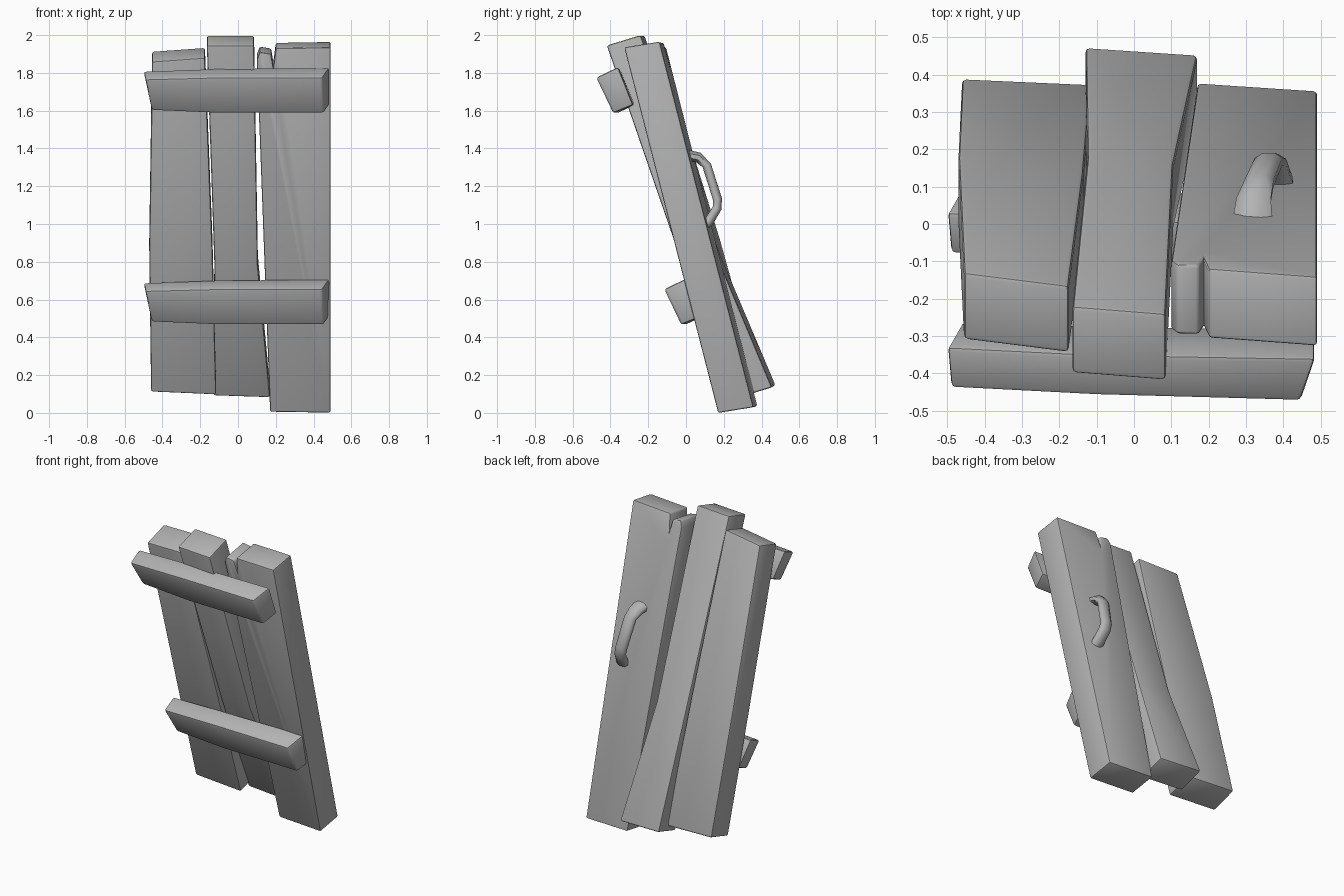
import bpy, bmesh, math
from mathutils import Vector

if "Cube" in bpy.data.objects:
    bpy.data.objects.remove(bpy.data.objects["Cube"], do_unlink=True)

GREY = (0.45, 0.45, 0.45, 1)
mat = bpy.data.materials.new("plain grey")
mat.use_nodes = True
mat.diffuse_color = GREY
mat.node_tree.nodes["Principled BSDF"].inputs["Base Color"].default_value = GREY


def finish(name, bm, bevel=0.012, angle=40):
    """Round the hard edges, shade and link the object."""
    bmesh.ops.recalc_face_normals(bm, faces=bm.faces)
    if bevel:
        hard = [e for e in bm.edges if e.calc_face_angle(0) > 0.6]
        bmesh.ops.bevel(bm, geom=hard, offset=bevel, segments=2, profile=0.5,
                        affect='EDGES', clamp_overlap=True)
    mesh = bpy.data.meshes.new(name)
    bm.to_mesh(mesh)
    bm.free()
    mesh.materials.append(mat)
    ob = bpy.data.objects.new(name, mesh)
    bpy.context.collection.objects.link(ob)
    bpy.ops.object.select_all(action='DESELECT')
    ob.select_set(True)
    bpy.context.view_layer.objects.active = ob
    bpy.ops.object.shade_smooth_by_angle(angle=math.radians(angle))
    return ob


def loft(name, rings, shift=(0, 0, 0), **kw):
    """Skin a row of matching rings and cap both ends."""
    bm = bmesh.new()
    loops = [[bm.verts.new(Vector(p) + Vector(shift)) for p in r] for r in rings]
    n = len(loops[0])
    for a, b in zip(loops, loops[1:]):
        for i in range(n):
            j = (i + 1) % n
            bm.faces.new((a[i], a[j], b[j], b[i]))
    bm.faces.new(loops[0])
    bm.faces.new(loops[-1])
    return finish(name, bm, **kw)


def section(xl, xr, back_l, back_r, depth=(-0.18, -0.055)):
    """Plank cross-section from its two back corners (y, z) and its depth."""
    dy, dz = depth
    (yl, zl), (yr, zr) = back_l, back_r
    return [(xl, yl, zl), (xr, yr, zr), (xr, yr + dy, zr + dz), (xl, yl + dy, zl + dz)]


# Warped planks
loft("right_plank", [
    section(-0.46, -0.115, (0.39, 0.165), (0.375, 0.15)),
    section(-0.47, -0.135, (0.18, 0.92), (0.14, 0.92)),
    section(-0.455, -0.175, (-0.13, 1.915), (-0.165, 1.935))])
loft("middle_plank", [
    section(-0.13, 0.17, (0.475, 0.145), (0.455, 0.135)),
    section(-0.125, 0.105, (0.18, 0.84), (0.16, 0.84)),
    section(-0.165, 0.085, (-0.22, 2.0), (-0.24, 2.0))])

# Straight plank with a split at its top corner
outline = [(0.17, 0.005), (0.49, 0), (0.49, 1.935), (0.2, 1.93),
           (0.187, 1.83), (0.175, 1.9), (0.115, 1.91), (0.1, 1.87)]
bm = bmesh.new()
sides = []
for d in (0, 1):
    sides.append([bm.verts.new((x, 0.17 - 0.257 * z + 0.187 * d + 0.07 * (0.49 - x),
                                z + 0.03 * d)) for x, z in outline])
    bm.faces.new(sides[-1])
for i in range(len(outline)):
    j = (i + 1) % len(outline)
    bm.faces.new((sides[0][i], sides[0][j], sides[1][j], sides[1][i]))
finish("left_plank", bm)

# Cross beams
beam = [
    [(-0.5, -0.33, 1.81), (-0.49, -0.44, 1.765), (-0.455, -0.355, 1.6), (-0.46, -0.26, 1.64)],
    [(-0.1, -0.35, 1.825), (-0.1, -0.46, 1.775), (-0.1, -0.37, 1.585), (-0.1, -0.27, 1.63)],
    [(0.485, -0.36, 1.83), (0.445, -0.475, 1.775), (0.455, -0.385, 1.587), (0.485, -0.28, 1.63)]]
loft("upper_beam", beam)
loft("lower_beam", beam, shift=(0, 0.36, -1.12))

# Handle: six-sided tube along a bent path of (x, y, z, half width, half thickness)
path = [(0.315, -0.03, 1.37, 0.062, 0.034), (0.32, 0.065, 1.352, 0.05, 0.03),
        (0.335, 0.11, 1.31, 0.042, 0.026), (0.36, 0.167, 1.13, 0.04, 0.026),
        (0.37, 0.165, 1.085, 0.04, 0.026), (0.385, 0.12, 1.01, 0.042, 0.028),
        (0.39, 0.05, 0.97, 0.045, 0.03)]
rings = []
for k, (x, y, z, w, t) in enumerate(path):
    a, b = path[max(k - 1, 0)], path[min(k + 1, len(path) - 1)]
    along = Vector((0, b[1] - a[1], b[2] - a[2])).normalized()
    out = Vector((0, -along.z, along.y))
    rings.append([Vector((x, y, z)) + Vector((w * math.cos(q), 0, 0)) + out * t * math.sin(q)
                  for q in (i * math.tau / 8 + math.pi / 8 for i in range(8))])
loft("handle", rings, bevel=0, angle=60)
